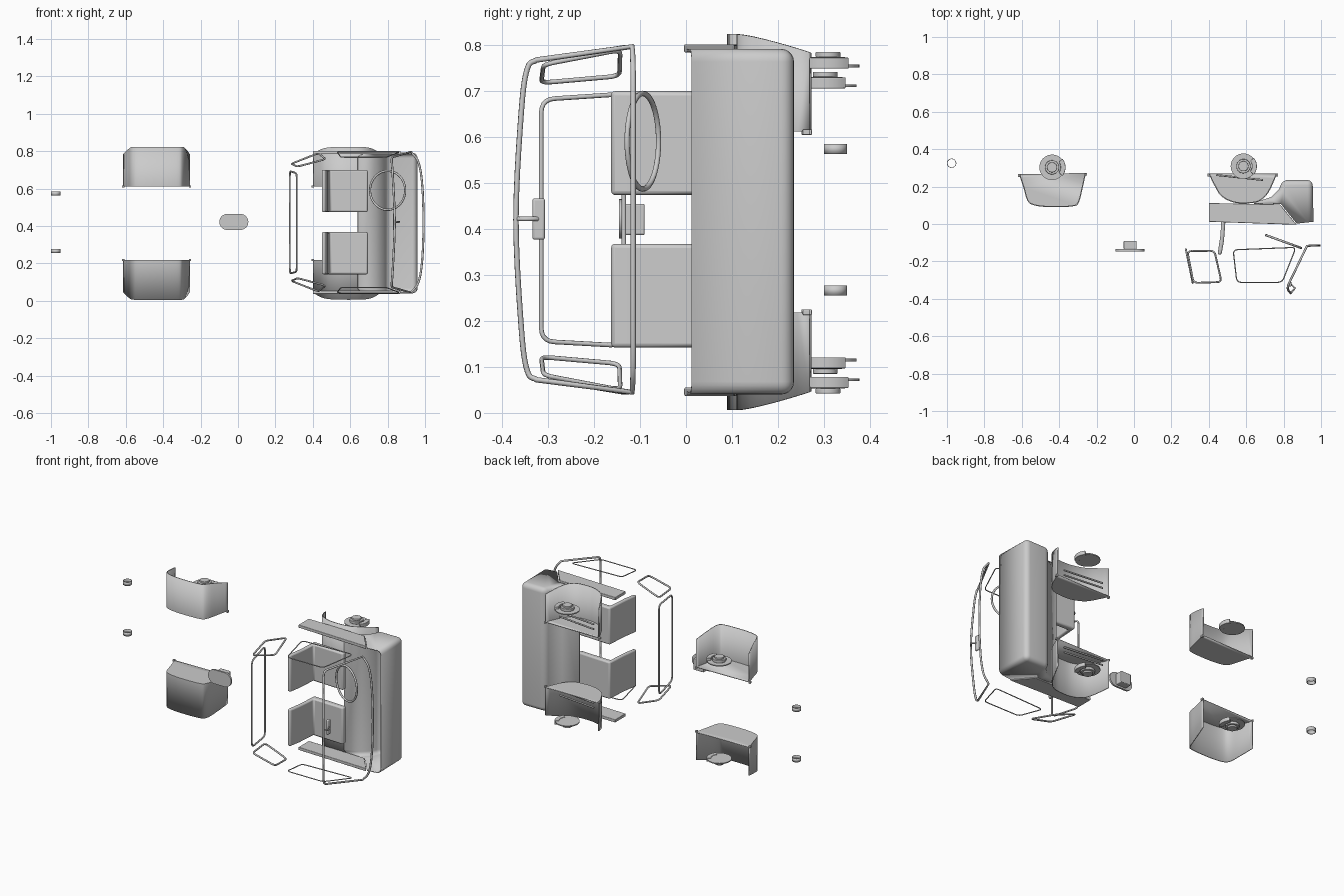
import bpy, bmesh, math
from mathutils import Vector

if "Cube" in bpy.data.objects:
    bpy.data.objects.remove(bpy.data.objects["Cube"])

MID = 0.83  # mirrored z = MID - z


def finish(name, bm, bevel=0, solid=0):
    bmesh.ops.recalc_face_normals(bm, faces=bm.faces)
    me = bpy.data.meshes.new(name)
    bm.to_mesh(me)
    bm.free()
    ob = bpy.data.objects.new(name, me)
    bpy.context.collection.objects.link(ob)
    if bevel:
        m = ob.modifiers.new("bevel", 'BEVEL')
        m.width, m.segments, m.limit_method = bevel, 3, 'ANGLE'
        m.angle_limit = math.radians(40)
    if solid:
        m = ob.modifiers.new("solid", 'SOLIDIFY')
        m.thickness = solid
    bpy.ops.object.select_all(action='DESELECT')
    ob.select_set(True)
    bpy.context.view_layer.objects.active = ob
    bpy.ops.object.shade_smooth_by_angle(angle=math.radians(35))
    return ob


def prism_bm(pts, z0, z1):
    bm = bmesh.new()
    a = [bm.verts.new((x, y, z0)) for x, y in pts]
    b = [bm.verts.new((x, y, z1)) for x, y in pts]
    n = len(pts)
    bm.faces.new(a[::-1])
    bm.faces.new(b)
    sides = [bm.faces.new((a[i], a[(i + 1) % n], b[(i + 1) % n], b[i])) for i in range(n)]
    return bm, sides


def prism(name, pts, z0, z1, bevel=0):
    return finish(name, prism_bm(pts, z0, z1)[0], bevel)


def box(name, x0, x1, y0, y1, z0, z1, bevel=0.004):
    return prism(name, [(x0, y0), (x1, y0), (x1, y1), (x0, y1)], z0, z1, bevel)


def circle(cx, cy, r, n=40):
    return [(cx + r * math.cos(2 * math.pi * i / n), cy + r * math.sin(2 * math.pi * i / n)) for i in range(n)]


def spline(pts, k=5):
    # smooth curve through the points
    p = [Vector(q) for q in pts]
    p = [2 * p[0] - p[1]] + p + [2 * p[-1] - p[-2]]
    out = []
    for i in range(1, len(p) - 2):
        a, b, c, d = p[i - 1:i + 3]
        for j in range(k):
            t = j / k
            out.append(0.5 * (2 * b + (c - a) * t + (2 * a - 5 * b + 4 * c - d) * t * t
                              + (3 * b - a - 3 * c + d) * t ** 3))
    return out + [p[-2]]


def rounded(pts, r):
    # closed loop with rounded corners
    p = [Vector(q) for q in pts]
    out = []
    for i, c in enumerate(p):
        a = c + (p[i - 1] - c).normalized() * r
        b = c + (p[(i + 1) % len(p)] - c).normalized() * r
        for j in range(6):
            t = j / 5
            out.append(a * (1 - t) ** 2 + c * 2 * t * (1 - t) + b * t * t)
    return out


def tube(name, pts, r, closed=True):
    cu = bpy.data.curves.new(name, 'CURVE')
    cu.dimensions = '3D'
    cu.bevel_depth, cu.bevel_resolution, cu.use_fill_caps = r, 2, True
    sp = cu.splines.new('POLY')
    sp.points.add(len(pts) - 1)
    for q, v in zip(sp.points, pts):
        q.co = (*v, 1)
    sp.use_cyclic_u = closed
    ob = bpy.data.objects.new(name, cu)
    bpy.context.collection.objects.link(ob)


def flip(pts):
    return [(p[0], p[1], 0.84 - p[2]) for p in pts]


# nose shell, open towards the cabin
prof = [(0.64, 0.113), (0.735, 0.145), (0.775, 0.185), (0.795, 0.235), (0.955, 0.235),
        (0.96, 0.012), (0.87, 0.002), (0.785, 0.107)]
bm, sides = prism_bm(prof, 0.04, 0.792)
bmesh.ops.delete(bm, geom=sides[5:], context='FACES')
edges = [e for e in bm.edges if len(e.link_faces) == 2 and e.calc_face_angle() > 0.9]
bmesh.ops.bevel(bm, geom=edges, offset=0.028, segments=5, profile=0.5, affect='EDGES')
finish("nose_shell", bm, solid=0.006)

# sills
for z0, z1, zi in ((0.784, 0.802, 0.77), (0.055, 0.037, 0.07)):
    sill = [(0.4, 0.112), (0.4, 0.012), (0.87, -0.004), (0.78, 0.105)]
    prism("sill", sill, min(z0, z1), max(z0, z1), 0.003)

# fenders: inner wall plus arch, open outwards and downwards
front = [(0.4, 0.268), (0.425, 0.215), (0.465, 0.15), (0.53, 0.116), (0.6, 0.11),
         (0.67, 0.122), (0.72, 0.17), (0.765, 0.268)]
rear = [(-0.614, 0.265), (-0.59, 0.19), (-0.57, 0.125), (-0.535, 0.1), (-0.45, 0.09),
        (-0.33, 0.094), (-0.295, 0.115), (-0.275, 0.19), (-0.257, 0.272)]


def fender(name, pts, up):
    def z(v):
        return v if up else MID - v
    bm = bmesh.new()
    path = spline([(x, y, 0) for x, y in pts], 4)
    a, b = [], []
    for p in path:
        t = max(0, (p.y - 0.11) / 0.16)
        a.append(bm.verts.new((p.x, p.y, z(0.612))))
        b.append(bm.verts.new((p.x, p.y, z(0.824 - 0.04 * t ** 1.3))))
    for i in range(len(a) - 1):
        bm.faces.new((a[i], a[i + 1], b[i + 1], b[i]))
    bm.faces.new(a)
    finish(name, bm, solid=0.006)
    for p in (path[0], path[-1]):  # small foot at each end
        zz = sorted((z(0.605), z(0.617)))
        box(name + "_foot", p.x - 0.006, p.x + 0.006, p.y - 0.014, p.y + 0.002, *zz, 0.002)


# brake disc, hub and caliper of one wheel
def brake(cx, cy, zd, up):
    def pr(name, pts, a, b, bev=0):
        if not up:
            a, b = MID - 0.003 - b, MID - 0.003 - a
        prism(name, pts, a, b, bev)
    pr("brake_disc", circle(cx, cy, 0.068), zd - 0.003, zd + 0.003)
    pr("hub", circle(cx, cy, 0.038), zd + 0.003, zd + 0.019, 0.002)
    pr("hub_cap", circle(cx, cy, 0.027), zd + 0.019, zd + 0.03, 0.002)
    arc = [(cx + r * math.cos(t), cy + r * math.sin(t))
           for r, rng in ((0.072, range(-4, 5)), (0.046, range(4, -5, -1)))
           for t in [k * 0.17 for k in rng]]
    pr("caliper", arc, zd - 0.006, zd + 0.018, 0.002)


for up in (True, False):
    fender("front_fender", front, up)
    fender("rear_fender", rear, up)
    brake(0.585, 0.309, 0.755, up)
    brake(-0.438, 0.303, 0.712, up)
    # front suspension arm
    z = 0.655 if up else 0.175
    for dz in (0, 0.03):
        tube("suspension_arm", [(0.44, 0.262, z + dz), (0.69, 0.235, z + dz)], 0.005, False)

# seats
seat = [(0.447, -0.163), (0.468, -0.163), (0.481, -0.09), (0.49, 0.03), (0.694, 0.022),
        (0.694, 0.055), (0.47, 0.065), (0.462, -0.06)]
for z0, z1 in ((0.142, 0.368), (0.474, 0.7)):
    prism("seat", seat, z0, z1, 0.009)

# steering wheel
d = Vector((0.2, -0.073, 0)).normalized() * 0.1
c = Vector((0.8, -0.094, 0.591))
tube("steering_wheel", [c + d * math.cos(t) + Vector((0, 0, 0.104)) * math.sin(t)
                        for t in [2 * math.pi * i / 48 for i in range(48)]], 0.006)

# windscreen frame
low = spline([(0.925, -0.117, 0.045), (0.965, -0.115, 0.1), (0.985, -0.115, 0.22), (0.992, -0.115, 0.42),
              (0.985, -0.115, 0.62), (0.965, -0.115, 0.74), (0.925, -0.117, 0.797)])
top = spline([(0.825, -0.325, 0.768), (0.822, -0.345, 0.75), (0.828, -0.358, 0.66), (0.838, -0.37, 0.42),
              (0.828, -0.358, 0.18), (0.822, -0.345, 0.09), (0.825, -0.325, 0.072)])
tube("windscreen_frame", low + top, 0.006)

# rear, quarter and door window frames
tube("rear_window_frame", rounded([(0.277, -0.135, 0.694), (0.314, -0.315, 0.682),
                                   (0.314, -0.315, 0.156), (0.277, -0.135, 0.146)], 0.03), 0.005)
quarter = rounded([(0.285, -0.145, 0.733), (0.43, -0.143, 0.79), (0.468, -0.31, 0.758),
                   (0.318, -0.315, 0.718)], 0.025)
door = rounded([(0.53, -0.138, 0.797), (0.866, -0.125, 0.797), (0.792, -0.312, 0.768),
                (0.55, -0.312, 0.768)], 0.025)
for q, w in ((quarter, door), (flip(quarter), flip(door))):
    tube("quarter_window_frame", q, 0.005)
    tube("door_window_frame", w, 0.003)

# inside mirror
box("mirror", 0.828, 0.842, -0.334, -0.307, 0.377, 0.467, 0.005)
tube("mirror_stem", [(0.835, -0.32, 0.422), (0.862, -0.343, 0.422), (0.842, -0.365, 0.422)], 0.005, False)

# oval roof lamp with its base
bm = bmesh.new()
ends = [(0.012 * 1 - 0.069 + 0.0 if math.cos(t) < 0 else 0.012, math.cos(t), math.sin(t))
        for t in [2 * math.pi * (i + 0.5) / 40 for i in range(40)]]
rings = [[bm.verts.new((ox + 0.043 * cx, y, 0.422 + 0.043 * sz)) for ox, cx, sz in ends]
         for y in (-0.146, -0.135)]
bm.faces.new(rings[0])
bm.faces.new(rings[1])
for i in range(40):
    j = (i + 1) % 40
    bm.faces.new((rings[0][i], rings[0][j], rings[1][j], rings[1][i]))
finish("roof_lamp", bm)
box("roof_lamp_base", -0.055, 0.014, -0.135, -0.09, 0.387, 0.455)

# tail rings
for z0 in (0.255, 0.563):
    bm, _ = prism_bm(circle(-0.975, 0.325, 0.025, 32), z0, z0 + 0.022)
    bmesh.ops.delete(bm, geom=[f for f in bm.faces if len(f.verts) > 4], context='FACES')
    finish("tail_ring", bm, solid=0.003)
